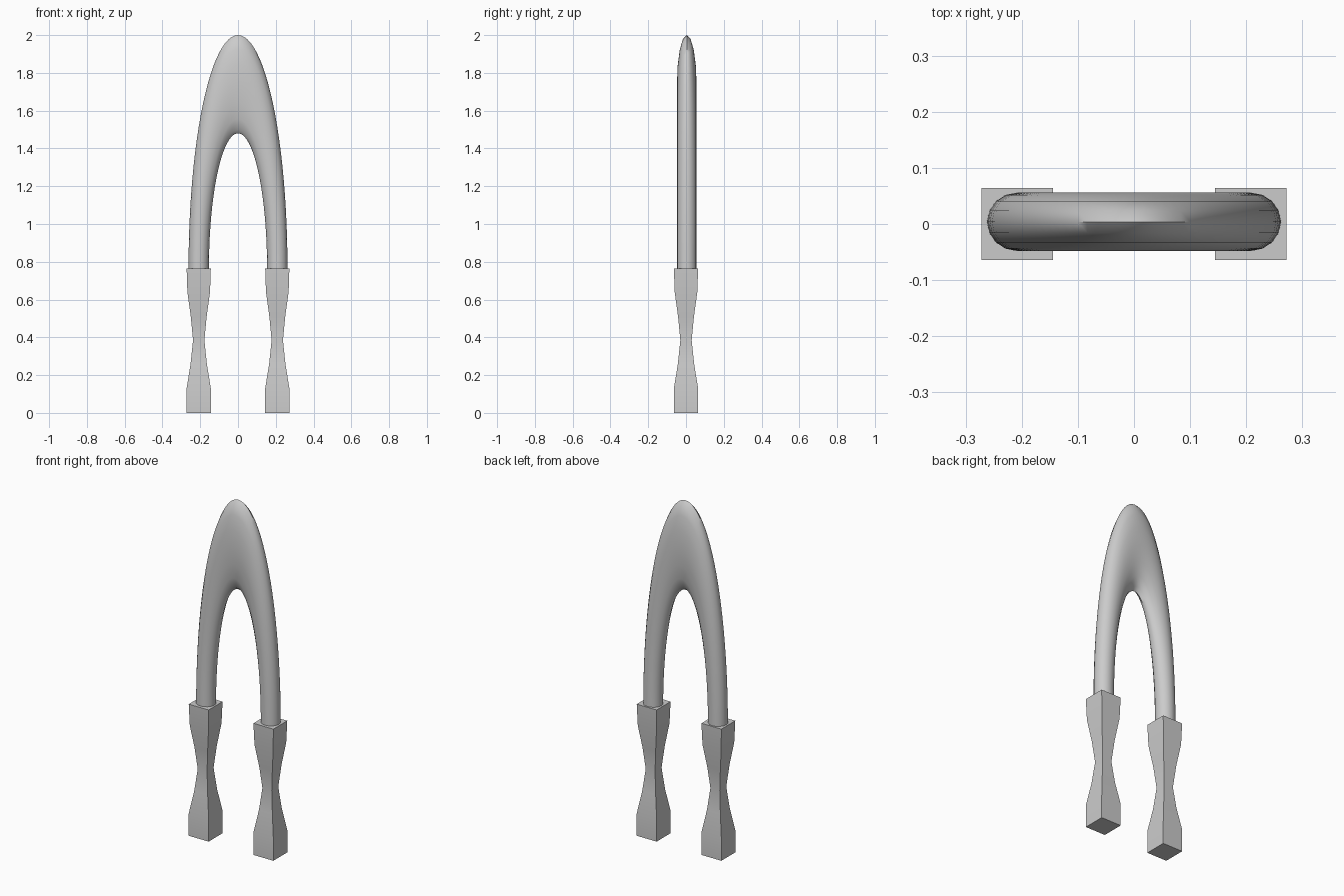
import bpy, bmesh, math

if "Cube" in bpy.data.objects:
    bpy.data.objects.remove(bpy.data.objects["Cube"])


def loft(name, rings, angle):
    """Skin a list of rings into a capped tube."""
    bm = bmesh.new()
    loops = [[bm.verts.new(p) for p in ring] for ring in rings]
    n = len(loops[0])
    for a, b in zip(loops, loops[1:]):
        for i in range(n):
            j = (i + 1) % n
            bm.faces.new((a[i], a[j], b[j], b[i]))
    bm.faces.new(loops[0])
    bm.faces.new(loops[-1])
    bmesh.ops.recalc_face_normals(bm, faces=bm.faces)
    mesh = bpy.data.meshes.new(name)
    bm.to_mesh(mesh)
    bm.free()
    ob = bpy.data.objects.new(name, mesh)
    bpy.context.collection.objects.link(ob)
    bpy.ops.object.select_all(action='DESELECT')
    ob.select_set(True)
    bpy.context.view_layer.objects.active = ob
    bpy.ops.object.shade_smooth_by_angle(angle=math.radians(angle))
    return ob


# Arch: half of a torus stretched upwards, thick at the crown
BASE, SIDES, STEPS = 0.76, 16, 48
arch = []
for s in range(STEPS + 1):
    t = math.pi * s / STEPS
    ring = []
    for k in range(SIDES):
        u = 2 * math.pi * k / SIDES
        x = (0.208 + 0.054 * math.cos(u)) * math.cos(t)
        z = BASE + (0.98 + 0.26 * math.cos(u)) * math.sin(t)
        ring.append((x, 0.004 + 0.052 * math.sin(u), z))
    arch.append(ring)
loft("arch", arch, 50)

# Square handles with a narrow waist, one per side
PROFILE = [(0, 0.064), (0.13, 0.064), (0.26, 0.043), (0.385, 0.03),
           (0.51, 0.042), (0.64, 0.06), (0.765, 0.064)]
for side, label in ((-1, "left"), (1, "right")):
    rings = [[(side * 0.208 + sx * r, sy * r, z)
              for sx, sy in ((-1, -1), (1, -1), (1, 1), (-1, 1))]
             for z, r in PROFILE]
    loft("handle_" + label, rings, 30)
